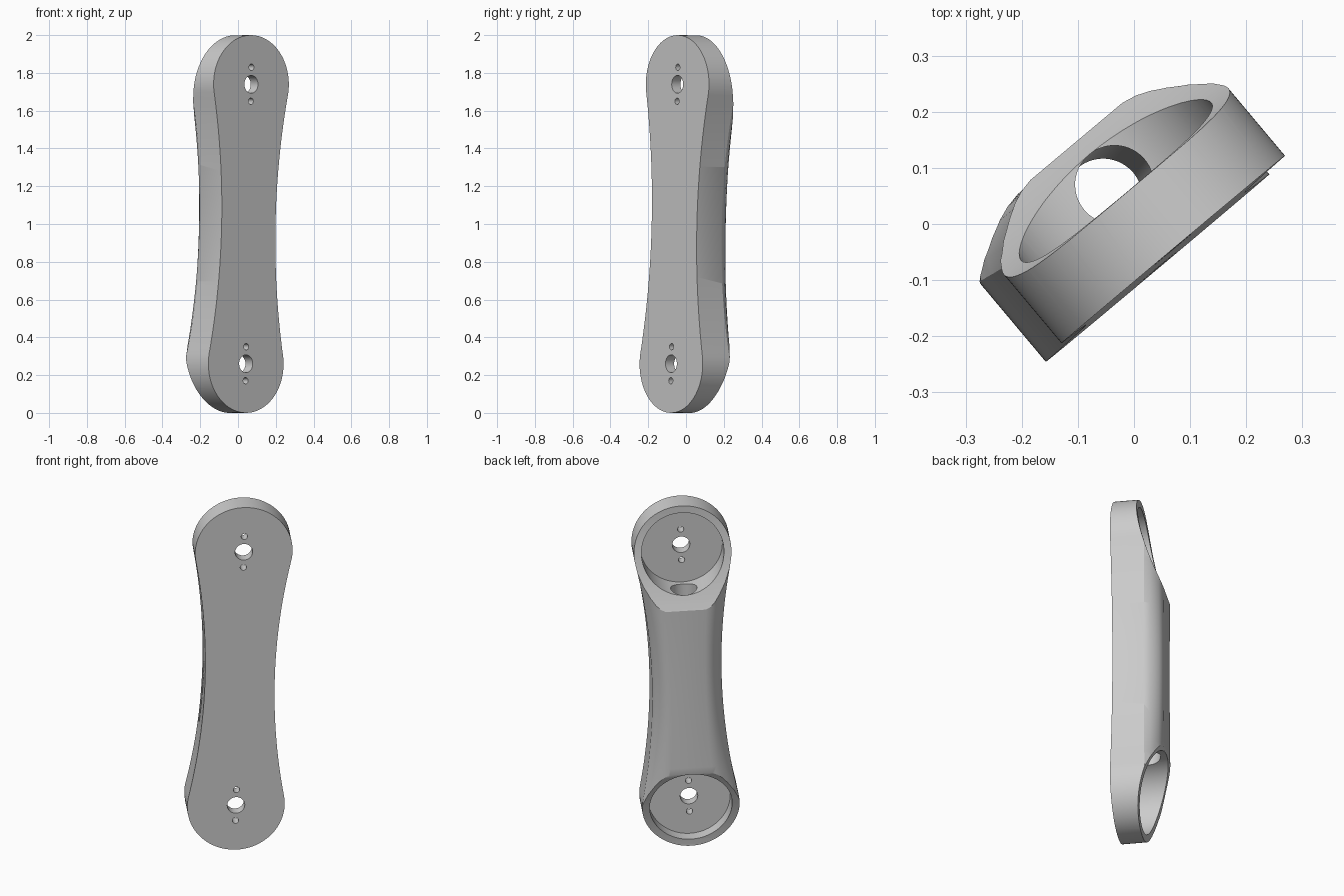
import bpy, bmesh
from math import sin, cos, pi, radians, sqrt, atan
from mathutils import Matrix, Vector

if "Cube" in bpy.data.objects:
    bpy.data.objects.remove(bpy.data.objects["Cube"])

# Local frame: x across the arm, y from the flat face to the back, z along it
R, C, NECK = 0.26, 0.74, 0.186          # lobe radius, lobe centre, half neck
THICK = 0.26
ARC = (C * C + NECK**2 - R * R) / (2 * (R - NECK))   # waist arc tangent to lobes
TANGENT = C * ARC / (ARC + R)

mat = bpy.data.materials.new("satin_grey")
mat.use_nodes = True
grey = (0.6, 0.6, 0.6, 1)
mat.diffuse_color = grey
mat.node_tree.nodes["Principled BSDF"].inputs["Base Color"].default_value = grey


def waist(z):
    """Half width of the concave neck at height z."""
    return NECK + ARC - sqrt(ARC**2 - z * z)


def loft(name, rings):
    """Solid through matching closed rings of points, capped at both ends."""
    bm = bmesh.new()
    rows = [[bm.verts.new(p) for p in ring] for ring in rings]
    n = len(rows[0])
    for a, b in zip(rows, rows[1:]):
        for i in range(n):
            j = (i + 1) % n
            bm.faces.new((a[i], a[j], b[j], b[i]))
    bm.faces.new(rows[0][::-1])
    bm.faces.new(rows[-1])
    bmesh.ops.recalc_face_normals(bm, faces=bm.faces)
    mesh = bpy.data.meshes.new(name)
    bm.to_mesh(mesh)
    bm.free()
    mesh.materials.append(mat)
    obj = bpy.data.objects.new(name, mesh)
    bpy.context.collection.objects.link(obj)
    return obj


def cylinder(name, radius, start, end, sides=64):
    """Cylinder along y or z between two points."""
    start, end = Vector(start), Vector(end)
    spin = (end - start).to_track_quat('Z', 'Y')
    circle = [spin @ Vector((radius * cos(2 * pi * i / sides),
                             radius * sin(2 * pi * i / sides), 0))
              for i in range(sides)]
    return loft(name, [[p + start for p in circle], [p + end for p in circle]])


def cut(target, tool, operation):
    """Apply a boolean and discard the tool."""
    tool.hide_render = True
    mod = target.modifiers.new("cut", 'BOOLEAN')
    mod.object, mod.operation, mod.solver = tool, operation, 'EXACT'
    bpy.context.view_layer.objects.active = target
    bpy.ops.object.modifier_apply(modifier=mod.name)
    bpy.data.objects.remove(tool)


# Dog-bone outline, extruded from the flat face
sweep = pi / 2 + atan(C / (ARC + R)) - pi / 2
right = [(waist(z), z) for z in
         [TANGENT * (i / 20 - 1) for i in range(41)]]
top = [(R * cos(a), C + R * sin(a)) for a in
       [-sweep + (pi + 2 * sweep) * i / 64 for i in range(1, 64)]]
outline = right + top + [(-x, -z) for x, z in right + top]
arm = loft("arm_link", [[(x, y, z) for x, z in outline] for y in (0, 0.3)])

# Rounded crown of the back, following the waist
half = [(1.02, -0.05), (1.02, 0.0), (0.93, 0.4), (0.82, 0.66), (0.72, 0.83),
        (0.62, 0.94), (0.5, 1.0)]
rings = []
for i in range(49):
    z = -1.05 + 2.1 * i / 48
    w = min(waist(z), R)
    edge = 0.16 + 0.02 * min(1, abs(z / C))**2
    side = [(w * f, -0.05 if h < 0 else edge + (THICK - edge) * h) for f, h in half]
    ring = side + [(-x, y) for x, y in reversed(side)]
    rings.append([(x, y, z) for x, y in ring])
cut(arm, loft("crown", rings), 'INTERSECT')

# Side profile: the back sweeps down to thin rims at both ends
steps = [-0.02 + 0.03 * i for i in range(21)]
low = [(s - 1, 0.13 + 0.408 * max(s, 0)**1.56) for s in steps]
high = [(1 - s, 0.13 + 0.42 * max(s, 0)**2) for s in steps]
profile = [(-1.02, -0.1)] + low + high[::-1] + [(1.02, -0.1)]
cut(arm, loft("sweep", [[(x, y, z) for z, y in profile] for x in (-0.4, 0.4)]),
    'INTERSECT')

# Round pockets, with a shaft hole and two screw holes in each floor
for z in (-C, C):
    cut(arm, cylinder("pocket", 0.22, (0, 0.06, z), (0, 0.5, z), 96), 'DIFFERENCE')
    for radius, shift in ((0.047, 0), (0.017, 0.09), (0.017, -0.09)):
        cut(arm, cylinder("hole", radius, (0, -0.1, z + shift),
                          (0, 0.15, z + shift), 40), 'DIFFERENCE')

# Cable channel joining the pockets
cut(arm, cylinder("channel", 0.07, (0, 0.157, -C), (0, 0.157, C)), 'DIFFERENCE')

# Smooth shading with crisp rims
bpy.ops.object.select_all(action='DESELECT')
arm.select_set(True)
bpy.context.view_layer.objects.active = arm
bpy.ops.object.shade_smooth_by_angle(angle=radians(25))

# Stand the arm up, turned and leaning slightly
arm.matrix_world = (Matrix.Translation((0.056, -0.062, 1.0))
                    @ Matrix.Rotation(radians(40), 4, 'Z')
                    @ Matrix.Rotation(0.0288, 4, 'Y')
                    @ Matrix.Rotation(-0.005, 4, 'X'))
